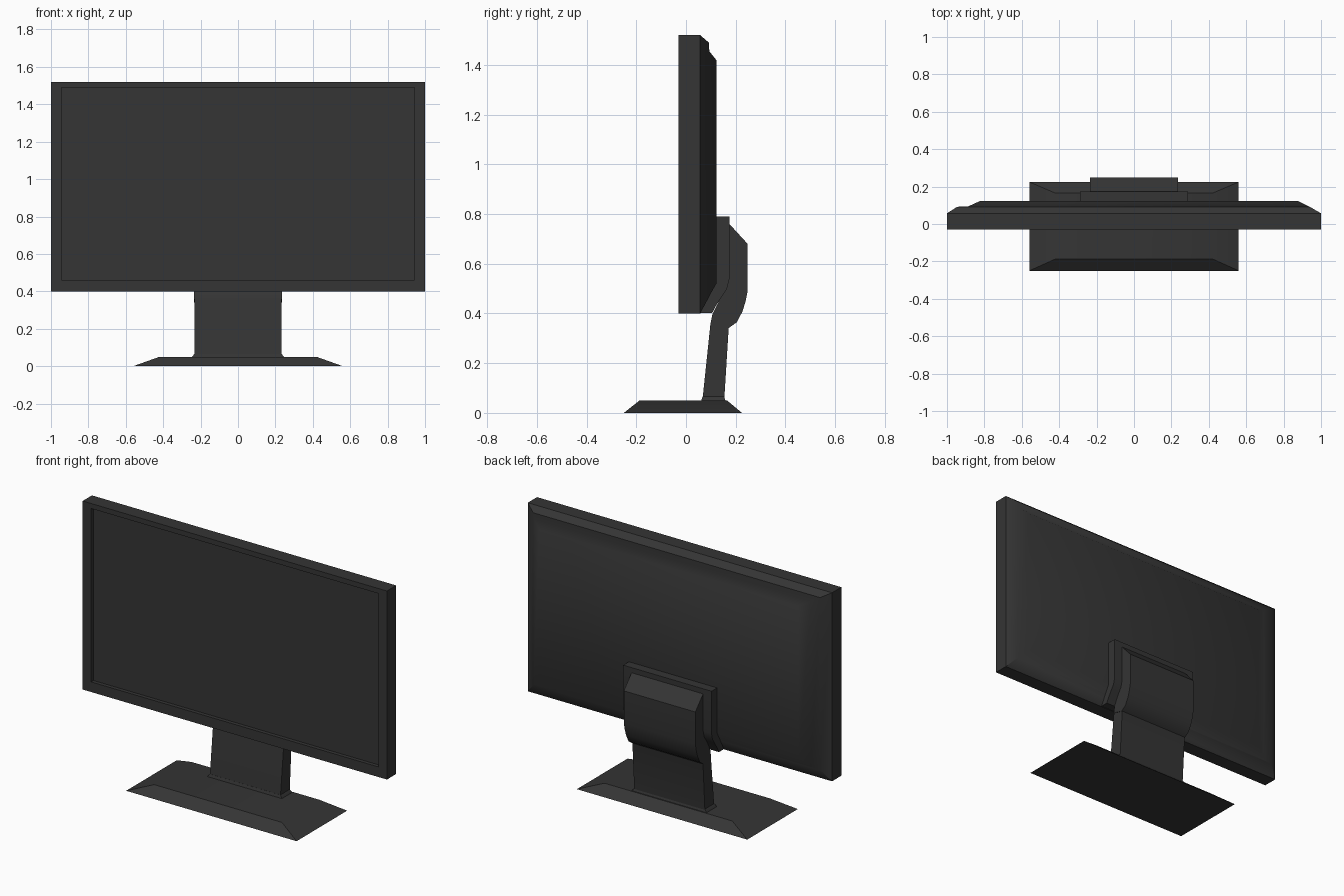
import bpy, bmesh, math

if "Cube" in bpy.data.objects:
    bpy.data.objects.remove(bpy.data.objects["Cube"])

dark = bpy.data.materials.new("dark_plastic")
dark.diffuse_color = (0.035, 0.035, 0.035, 1)
dark.use_nodes = True
dark.node_tree.nodes["Principled BSDF"].inputs["Base Color"].default_value = dark.diffuse_color


def finish(name, bm, angle=30):
    bmesh.ops.remove_doubles(bm, verts=bm.verts, dist=1e-5)
    bmesh.ops.recalc_face_normals(bm, faces=bm.faces)
    mesh = bpy.data.meshes.new(name)
    bm.to_mesh(mesh)
    bm.free()
    mesh.shade_smooth()
    mesh.set_sharp_from_angle(angle=math.radians(angle))
    mesh.materials.append(dark)
    obj = bpy.data.objects.new(name, mesh)
    bpy.context.collection.objects.link(obj)
    return obj


def loft(name, rings, angle=30):
    """Skin a stack of equal-length point loops and cap both ends."""
    bm = bmesh.new()
    loops = [[bm.verts.new(p) for p in ring] for ring in rings]
    for a, b in zip(loops, loops[1:]):
        n = len(a)
        for i in range(n):
            j = (i + 1) % n
            bm.faces.new((a[i], a[j], b[j], b[i]))
    bm.faces.new(loops[0])
    bm.faces.new(loops[-1])
    return finish(name, bm, angle)


def extrude_profile(name, profile, half_width):
    """Side profile of (y, z) points, extruded symmetrically along x."""
    return loft(name, [[(x, y, z) for y, z in profile]
                       for x in (-half_width, half_width)])


def panel_ring(y, left, right, bottom, top):
    """Rectangle inset from the full panel outline."""
    x0, x1, z0, z1 = -1 + left, 1 - right, 0.40 + bottom, 1.52 - top
    return [(x0, y, z0), (x1, y, z0), (x1, y, z1), (x0, y, z1)]


def flat_rect(hx, y0, y1, z):
    return [(-hx, y0, z), (hx, y0, z), (hx, y1, z), (-hx, y1, z)]


# Display housing: recessed screen, bezel, rim and stepped sloping back
loft("display_housing", [
    panel_ring(-0.008, 0.055, 0.055, 0.06, 0.03),
    panel_ring(-0.03, 0.055, 0.055, 0.06, 0.03),
    panel_ring(-0.03, 0, 0, 0, 0),
    panel_ring(0.057, 0, 0, 0, 0),
    panel_ring(0.092, 0.055, 0.06, 0.065, 0.03),
    panel_ring(0.094, 0.113, 0.064, 0.070, 0.065),
    panel_ring(0.122, 0.175, 0.12, 0.12, 0.10),
], 40)

# Mount plate, curling forward under the panel
extrude_profile("mount_plate", [
    (0.05, 0.402), (0.105, 0.402), (0.12, 0.43), (0.145, 0.47),
    (0.165, 0.50), (0.175, 0.54), (0.175, 0.79), (0.10, 0.79),
    (0.10, 0.53)], 0.29)

# Hinge cover behind the mount plate
extrude_profile("hinge_cover", [
    (0.17, 0.765), (0.248, 0.68), (0.248, 0.49), (0.24, 0.45),
    (0.228, 0.41), (0.205, 0.365), (0.17, 0.34), (0.10, 0.36),
    (0.108, 0.40), (0.14, 0.465), (0.16, 0.495), (0.17, 0.54)], 0.235)

# Neck rising from the base into the cover
extrude_profile("neck", [
    (0.065, 0.04), (0.153, 0.04), (0.172, 0.345), (0.19, 0.40),
    (0.15, 0.45), (0.107, 0.40), (0.098, 0.355)], 0.232)

# Flared collar where the neck meets the base
loft("neck_collar", [flat_rect(0.248, 0.060, 0.160, 0.045),
                     flat_rect(0.245, 0.062, 0.158, 0.052),
                     flat_rect(0.232, 0.067, 0.153, 0.066)])

# Base with sloping sides
loft("base", [flat_rect(0.56, -0.25, 0.225, 0.0),
              flat_rect(0.42, -0.187, 0.165, 0.05)])
